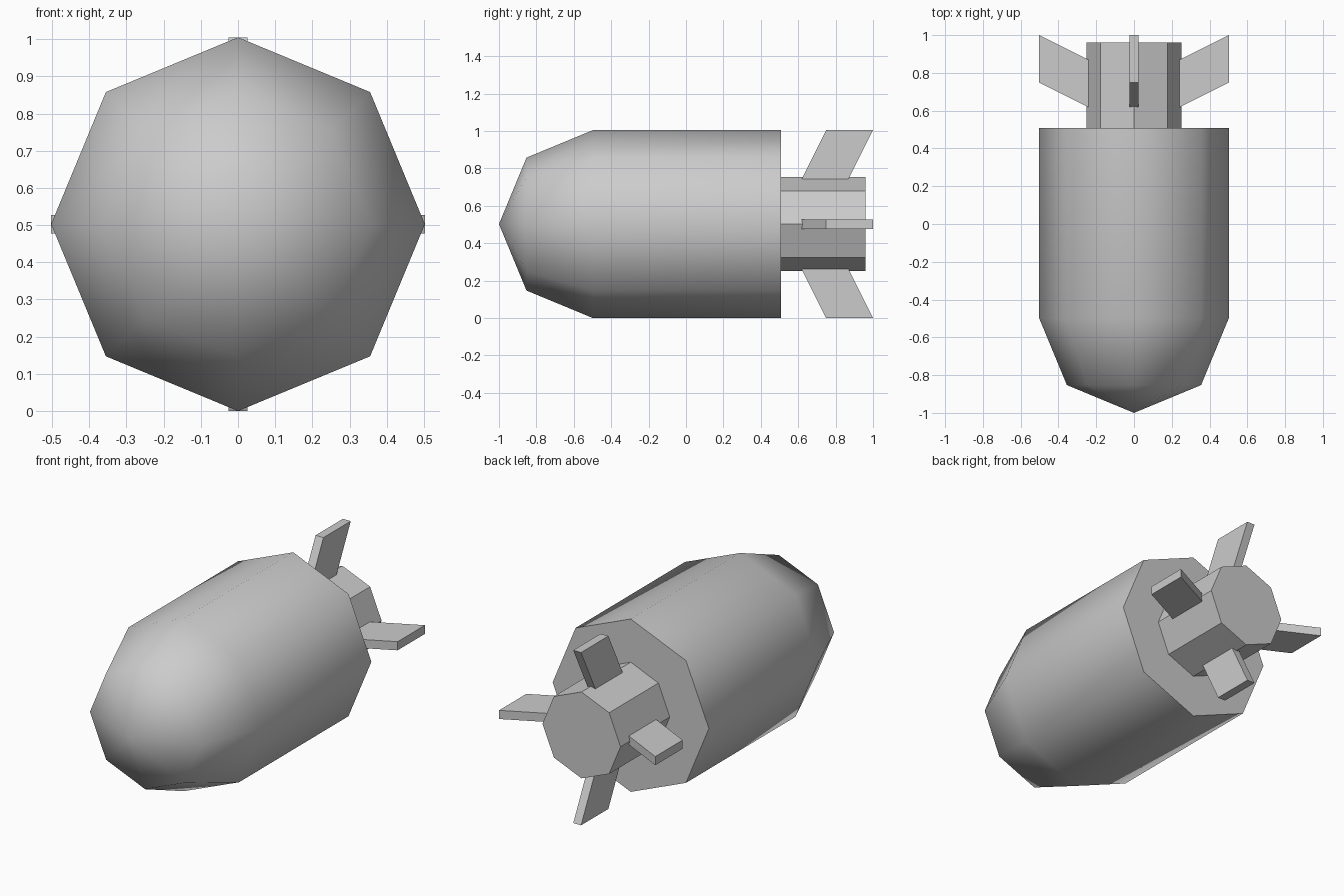
import bpy, bmesh, math
from mathutils import Matrix, Vector

if "Cube" in bpy.data.objects:
    bpy.data.objects.remove(bpy.data.objects["Cube"])

S = 1.005            # unit scale so the overall length is 2
R = 0.5 * S          # body radius
SIDES = 8
CENTRE = Vector((0, 0, R))


def make_object(name, bm):
    bmesh.ops.recalc_face_normals(bm, faces=bm.faces)
    mesh = bpy.data.meshes.new(name)
    bm.to_mesh(mesh)
    bm.free()
    ob = bpy.data.objects.new(name, mesh)
    ob.location = CENTRE
    bpy.context.collection.objects.link(ob)
    return ob


def lathe_y(name, profile):
    """Eight-sided solid around the y axis from (y, radius) pairs."""
    bm = bmesh.new()
    rings = []
    for y, r in profile:
        if r == 0:
            rings.append([bm.verts.new((0, y, 0))] * SIDES)
        else:
            angles = [math.tau * i / SIDES for i in range(SIDES)]
            rings.append([bm.verts.new((r * math.cos(a), y, r * math.sin(a))) for a in angles])
    for a, b in zip(rings, rings[1:]):
        for i in range(SIDES):
            j = (i + 1) % SIDES
            bm.faces.new(list(dict.fromkeys((a[i], a[j], b[j], b[i]))))
    for ring in (rings[0], rings[-1]):
        if ring[0] is not ring[1]:
            bm.faces.new(ring)
    return make_object(name, bm)


# Body: rounded nose and straight barrel
c = math.sqrt(0.5)
body = lathe_y("body", [(-1, 0), (-1 + R * (1 - c), R * c), (-1 + R, R), (-1 + 3 * R, R)])
bpy.ops.object.select_all(action='DESELECT')
body.select_set(True)
bpy.context.view_layer.objects.active = body
bpy.ops.object.shade_smooth_by_angle(angle=math.radians(60))

# Tail: narrower flat-sided stub
lathe_y("tail", [(-1 + 3 * R, R / 2), (0.96, R / 2)])

# Fins: four swept slabs around the tail
half = 0.025 * S
root = 0.23
shift = (R - root) / 2
outline = [(root, 0.749 - shift), (R, 0.749), (R, 1.0), (root, 1.0 - shift)]
for k, name in enumerate(("top_fin", "right_fin", "bottom_fin", "left_fin")):
    bm = bmesh.new()
    face = bm.faces.new([bm.verts.new((-half, y, r)) for r, y in outline])
    ext = bmesh.ops.extrude_face_region(bm, geom=[face])
    moved = [v for v in ext["geom"] if isinstance(v, bmesh.types.BMVert)]
    bmesh.ops.translate(bm, vec=(2 * half, 0, 0), verts=moved)
    bm.transform(Matrix.Rotation(k * math.pi / 2, 4, 'Y'))
    make_object(name, bm)
